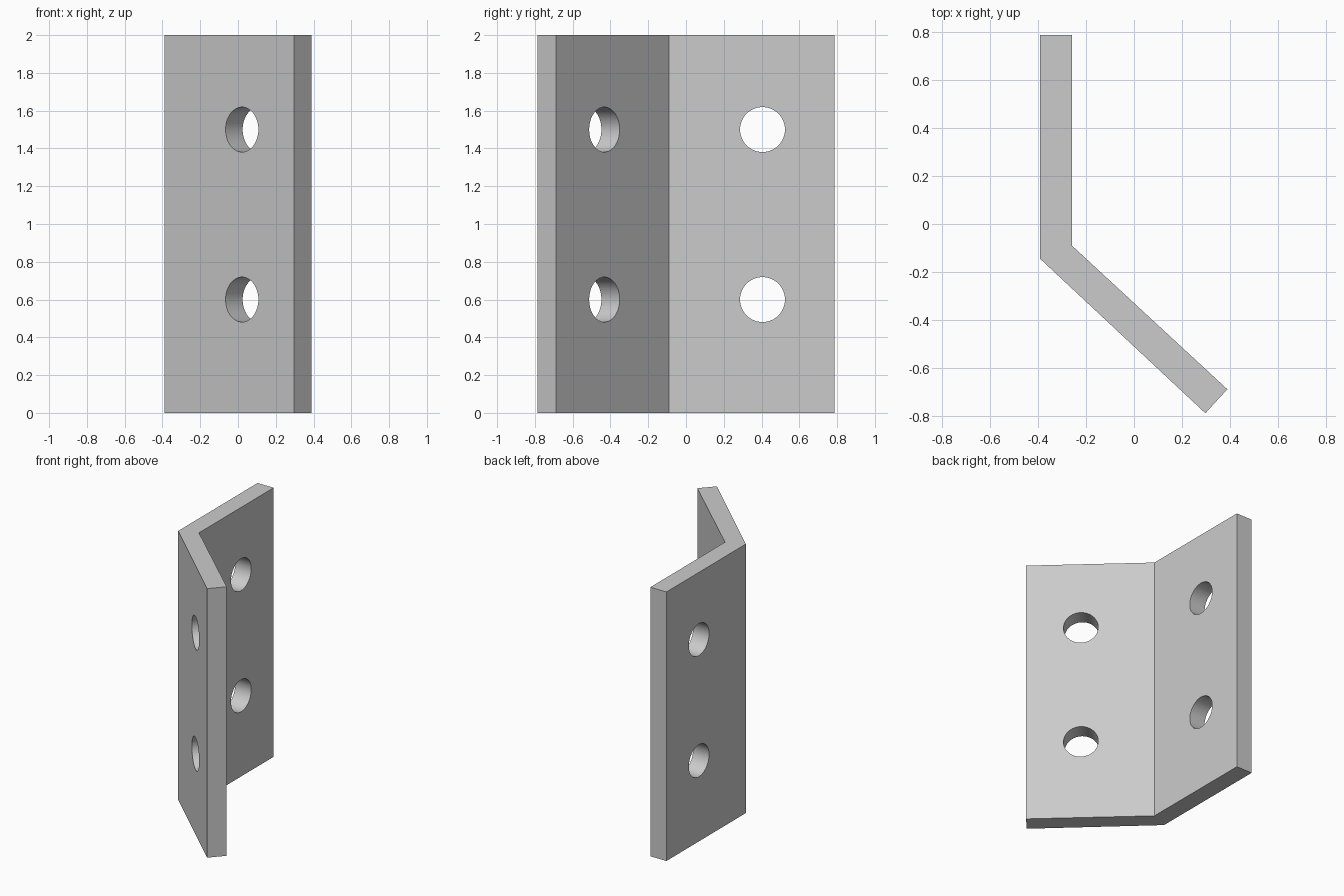
import bpy
import bmesh
from math import pi
from mathutils import Vector, Matrix

cube = bpy.data.objects.get("Cube")
if cube:
    bpy.data.objects.remove(cube, do_unlink=True)

HEIGHT = 2.0
HOLE_RADIUS = 0.119
HOLE_HEIGHTS = (0.6, 1.5)

grey = bpy.data.materials.new("plain grey")
grey.use_nodes = True
colour = (0.6, 0.6, 0.6, 1)
grey.diffuse_color = colour
grey.node_tree.nodes["Principled BSDF"].inputs["Base Color"].default_value = colour


def mesh_object(name, bm):
    mesh = bpy.data.meshes.new(name)
    bmesh.ops.recalc_face_normals(bm, faces=bm.faces)
    bm.to_mesh(mesh)
    bm.free()
    mesh.materials.append(grey)
    obj = bpy.data.objects.new(name, mesh)
    bpy.context.collection.objects.link(obj)
    return obj


# Bent plate: plan profile extruded upward
profile = [(-0.39, 0.787), (-0.39, -0.145), (0.297, -0.787),
           (0.388, -0.687), (-0.258, -0.09), (-0.258, 0.787)]
bm = bmesh.new()
base = bm.faces.new([bm.verts.new((x, y, 0)) for x, y in profile])
extruded = bmesh.ops.extrude_face_region(bm, geom=[base])
top = [v for v in extruded["geom"] if isinstance(v, bmesh.types.BMVert)]
bmesh.ops.translate(bm, verts=top, vec=(0, 0, HEIGHT))
bracket = mesh_object("angle_bracket", bm)

# Bolt hole cutters, each along the normal of its flange
flange_holes = [((-0.324, 0.405), Vector((1, 0, 0))),
                ((0.066, -0.481), Vector((0.683, 0.73, 0)))]
bm = bmesh.new()
for (x, y), normal in flange_holes:
    turn = normal.to_track_quat("Z", "Y").to_matrix().to_4x4()
    for z in HOLE_HEIGHTS:
        bmesh.ops.create_cone(bm, cap_ends=True, segments=48,
                              radius1=HOLE_RADIUS, radius2=HOLE_RADIUS, depth=0.4,
                              matrix=Matrix.Translation((x, y, z)) @ turn)
cutter = mesh_object("hole_cutters", bm)
cutter.hide_render = True

# Cut the holes, then bake the result and drop the cutter
cut = bracket.modifiers.new("bolt holes", "BOOLEAN")
cut.object = cutter
cut.operation = "DIFFERENCE"
cut.solver = "EXACT"
bpy.ops.object.select_all(action="DESELECT")
bpy.context.view_layer.objects.active = bracket
bracket.select_set(True)
bpy.ops.object.modifier_apply(modifier=cut.name)
bpy.data.objects.remove(cutter, do_unlink=True)

# Smooth hole walls with sharp rims
bpy.ops.object.shade_smooth_by_angle(angle=pi / 6)
